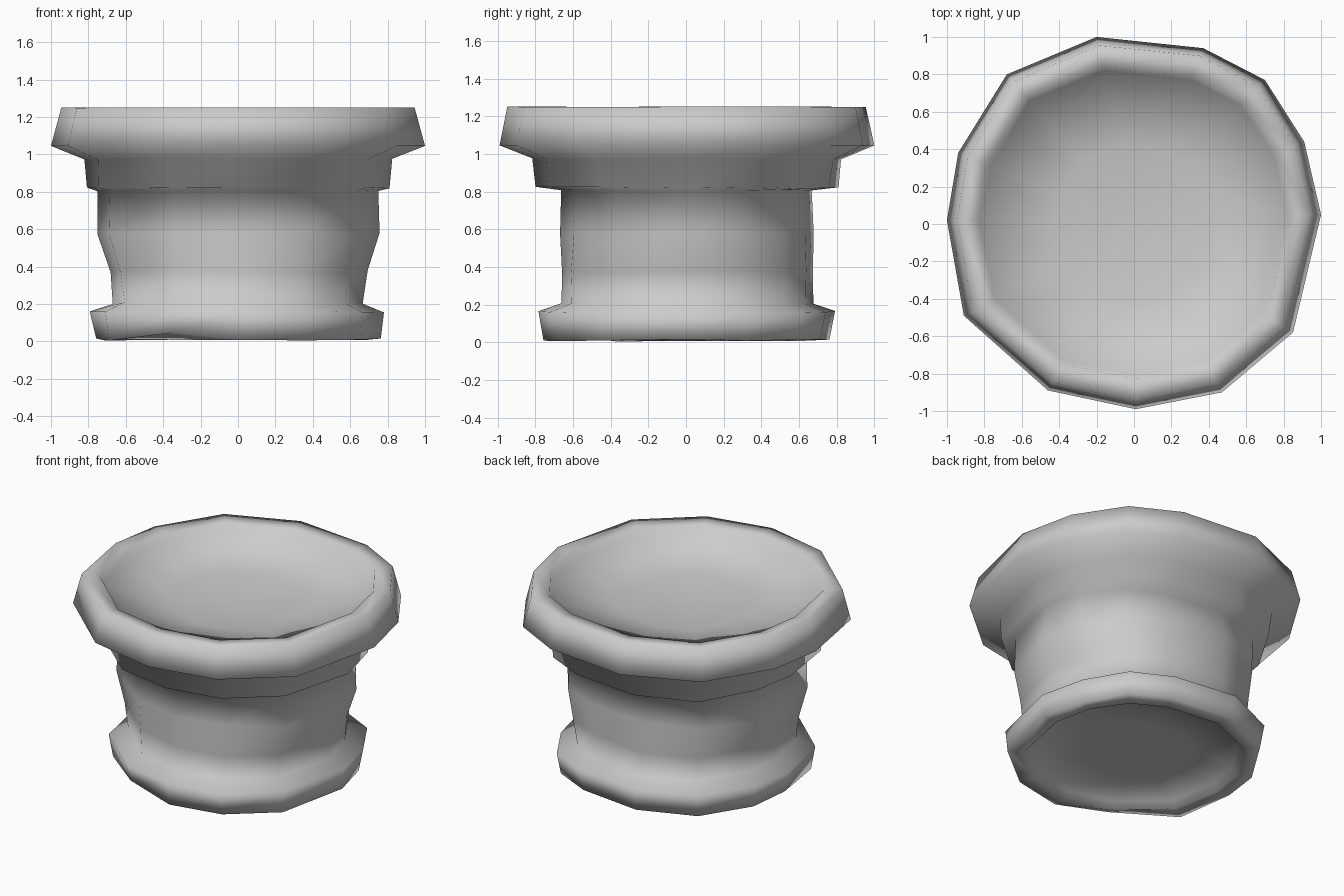
import bpy, bmesh, math, random

if "Cube" in bpy.data.objects:
    bpy.data.objects.remove(bpy.data.objects["Cube"])

random.seed(4)

# Uneven hand-shaped outline of the widest ring (x, y)
OUTLINE = [(1.0, 0.05), (0.91, 0.44), (0.70, 0.77), (0.37, 0.94), (-0.20, 1.0),
           (-0.68, 0.80), (-0.94, 0.38), (-1.0, 0.02), (-0.91, -0.49),
           (-0.46, -0.89), (0.01, -0.99), (0.47, -0.90), (0.85, -0.58)]

# Rings from underside recess, up the outside, over the lip, into the dish:
# (x scale, y scale, height, wobble)
RINGS = [
    (0.34, 0.34, 0.07, 0.00), (0.63, 0.63, 0.06, 0.01),  # foot recess
    (0.66, 0.66, 0.015, 0.01),                            # foot inner edge
    (0.76, 0.76, 0.015, 0.01), (0.785, 0.795, 0.165, 0.01),  # foot band
    (0.67, 0.67, 0.21, 0.01), (0.69, 0.67, 0.38, 0.015),  # waist
    (0.75, 0.67, 0.58, 0.015), (0.75, 0.67, 0.81, 0.005),
    (0.81, 0.81, 0.825, 0.01), (0.82, 0.83, 0.98, 0.01),  # collar
    (1.00, 1.00, 1.05, 0.00), (0.945, 0.955, 1.255, 0.003),  # flared lip
    (0.84, 0.84, 1.245, 0.005),                           # lip inner edge
    (0.82, 0.82, 1.19, 0.005), (0.42, 0.42, 1.12, 0.01),  # shallow dish
]


def ring(bm, sx, sy, z, wobble):
    verts = []
    for x, y in OUTLINE:
        k = 1 + random.uniform(-wobble, wobble)
        verts.append(bm.verts.new((x * sx * k, y * sy * k,
                                   z + random.uniform(-wobble, wobble) * 0.6)))
    return verts


def cap(bm, verts, z, flip):
    centre = bm.verts.new((0, 0, z))
    for i in range(len(verts)):
        a, b = verts[i], verts[(i + 1) % len(verts)]
        bm.faces.new((b, a, centre) if flip else (a, b, centre))


# Pot body
bm = bmesh.new()
rings = [ring(bm, *r) for r in RINGS]
for low, high in zip(rings, rings[1:]):
    for i in range(len(low)):
        j = (i + 1) % len(low)
        bm.faces.new((low[i], low[j], high[j], high[i]))
cap(bm, rings[0], 0.07, True)
cap(bm, rings[-1], 1.09, False)

# Small chip in the front of the foot; then settle the pot on the floor
chip = min(rings[3], key=lambda v: (v.co.x + 0.2) ** 2 + (v.co.y + 0.76) ** 2)
chip.co.z += 0.04
lowest = min(v.co.z for v in bm.verts)
for v in bm.verts:
    v.co.z -= lowest * 0.5

bmesh.ops.recalc_face_normals(bm, faces=bm.faces)
for f in bm.faces:
    f.smooth = True
mesh = bpy.data.meshes.new("clay_pot")
bm.to_mesh(mesh)
bm.free()
pot = bpy.data.objects.new("clay_pot", mesh)
bpy.context.collection.objects.link(pot)
